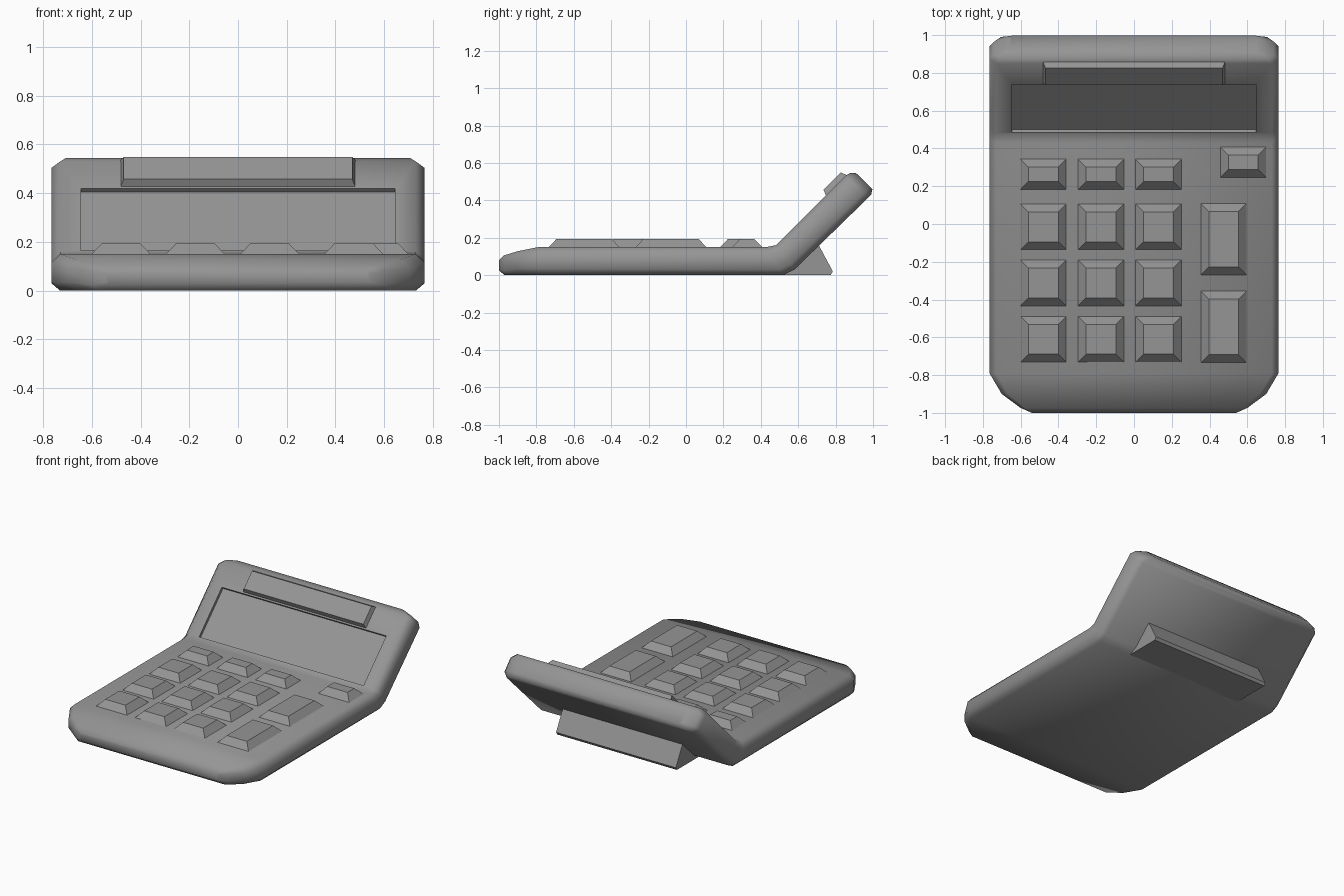
import bpy, bmesh, math
from mathutils import Matrix, Vector

old = bpy.data.objects.get("Cube")
if old:
    bpy.data.objects.remove(old, do_unlink=True)

# One grey plastic for every part
grey = bpy.data.materials.new("grey plastic")
grey.use_nodes = True
grey.diffuse_color = (0.3, 0.3, 0.3, 1)
grey.node_tree.nodes["Principled BSDF"].inputs["Base Color"].default_value = (0.3, 0.3, 0.3, 1)


def make_object(name, bm, matrix=Matrix()):
    bmesh.ops.recalc_face_normals(bm, faces=bm.faces)
    mesh = bpy.data.meshes.new(name)
    bm.to_mesh(mesh)
    bm.free()
    mesh.materials.append(grey)
    obj = bpy.data.objects.new(name, mesh)
    obj.matrix_world = matrix
    bpy.context.collection.objects.link(obj)
    return obj


def loft(name, rings, matrix=Matrix()):
    """Skin a list of equal rings of points and cap both ends."""
    bm = bmesh.new()
    loops = [[bm.verts.new(p) for p in ring] for ring in rings]
    n = len(loops[0])
    for a, b in zip(loops, loops[1:]):
        for i in range(n):
            j = (i + 1) % n
            bm.faces.new((a[i], a[j], b[j], b[i]))
    bm.faces.new(loops[0])
    bm.faces.new(loops[-1])
    return make_object(name, bm, matrix)


def rectangle(hx, hy, z):
    return [(-hx, -hy, z), (hx, -hy, z), (hx, hy, z), (-hx, hy, z)]


def frustum(name, hx, hy, low, high, inset, matrix):
    return loft(name, [rectangle(hx, hy, low), rectangle(hx - inset, hy - inset, high)], matrix)


def section(top, bottom, width, chamfer):
    """Chamfered cross-section of the body, mirrored in x."""
    t, b = Vector((0, *top)), Vector((0, *bottom))
    step = (t - b).normalized() * chamfer
    half = [(width - chamfer, t), (width, t - step), (width, b + step), (width - chamfer, b)]
    return [(x, p.y, p.z) for x, p in half] + [(-x, p.y, p.z) for x, p in reversed(half)]


# Body: flat keypad bent up into a tilted display panel
stations = [
    ((-1, 0.08), (-1, 0.025), 0.54, 0.01),
    ((-0.975, 0.105), (-0.97, 0), 0.6, 0.025),
    ((-0.9, 0.128), (-0.9, 0), 0.7, 0.035),
    ((-0.79, 0.15), (-0.79, 0), 0.765, 0.035),
    ((0.43, 0.15), (0.52, 0), 0.765, 0.035),
    ((0.48, 0.16), (0.58, 0.03), 0.765, 0.035),
    ((0.85, 0.53), (0.965, 0.405), 0.765, 0.035),
    ((0.875, 0.545), (0.99, 0.43), 0.74, 0.035),
    ((0.91, 0.545), (0.997, 0.46), 0.66, 0.015),
]
body = loft("body", [section(*s) for s in stations])


def on_panel(y):
    return Matrix.Translation((0, y, y - 0.32)) @ Matrix.Rotation(math.radians(45), 4, 'X')


# Display recess
cutter = frustum("display_cutter", 0.645, 0.18, -0.02, 0.05, 0, on_panel(0.6125))
cutter.hide_render = True
cut = body.modifiers.new("display_recess", 'BOOLEAN')
cut.operation = 'DIFFERENCE'
cut.solver = 'EXACT'
cut.object = cutter
bpy.context.view_layer.objects.active = body
body.select_set(True)
bpy.ops.object.modifier_apply(modifier=cut.name)
bpy.data.objects.remove(cutter, do_unlink=True)
bpy.ops.object.shade_smooth_by_angle(angle=math.radians(60))

# Raised solar strip above the display
frustum("solar_strip", 0.485, 0.081, -0.01, 0.03, 0.016, on_panel(0.802))


# Keys
def key(name, x, y, hy):
    frustum(name, 0.123, hy, 0.148, 0.194, 0.044, Matrix.Translation((x, y, 0)))


for col, x in enumerate((-0.48, -0.175, 0.13)):
    for row, y in enumerate((-0.61, -0.312, -0.015)):
        key(f"key_{row}_{col}", x, y, 0.123)
    key(f"function_key_{col}", x, 0.263, 0.082)
for i, y in enumerate((-0.545, -0.08)):
    key(f"tall_key_{i}", 0.475, y, 0.191)
key("power_key", 0.578, 0.327, 0.082)

# Wedge stand behind the bend
wedge = [(0.5, 0.0), (0.773, 0.0), (0.785, 0.02), (0.71, 0.16), (0.66, 0.16)]
loft("stand", [[(x, y, z) for y, z in wedge] for x in (-0.47, 0.47)])
